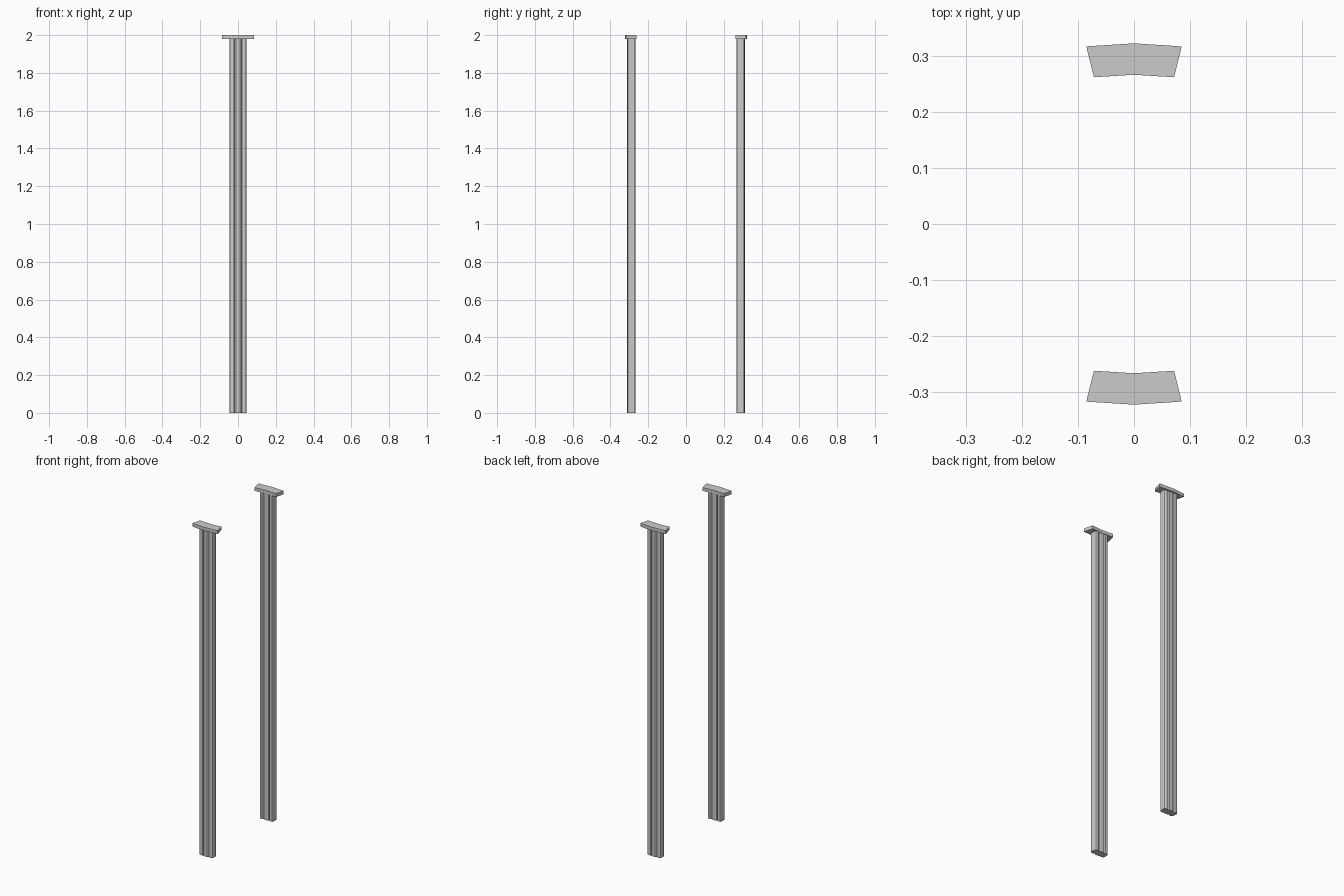
import bpy, bmesh, math

if "Cube" in bpy.data.objects:
    bpy.data.objects.remove(bpy.data.objects["Cube"])

# Half outlines (x >= 0) of the back pilaster, outer middle round to inner middle
CAP = [(0, .322), (.085, .3165), (.0715, .2615), (0, .266)]
SHAFT = [(0, .312), (.011, .312), (.015, .309), (.018, .303), (.021, .309),
         (.026, .311), (.037, .310), (.043, .307), (.046, .301),
         (.044, .274), (.041, .269), (.035, .267), (.025, .267), (.021, .270),
         (.018, .276), (.015, .270), (.011, .268), (0, .268)]


def prism(name, half, z0, z1, angle):
    """Mirror a half outline in x, extrude it upward, turn it about z."""
    outline = half + [(-x, y) for x, y in reversed(half) if x > 0]
    bm = bmesh.new()
    base = bm.faces.new([bm.verts.new((x, y, z0)) for x, y in outline])
    new = bmesh.ops.extrude_face_region(bm, geom=[base])["geom"]
    top = [v for v in new if isinstance(v, bmesh.types.BMVert)]
    bmesh.ops.translate(bm, verts=top, vec=(0, 0, z1 - z0))
    bmesh.ops.recalc_face_normals(bm, faces=bm.faces[:])
    mesh = bpy.data.meshes.new(name)
    bm.to_mesh(mesh)
    bm.free()
    obj = bpy.data.objects.new(name, mesh)
    obj.rotation_euler.z = angle
    bpy.context.collection.objects.link(obj)
    return obj


# Two facing fluted pilasters with curved cap slabs
for side, angle in (("back", 0), ("front", math.pi)):
    prism(side + "_fluted_shaft", SHAFT, 0, 1.98, angle)
    prism(side + "_cap", CAP, 1.98, 2.0, angle)
